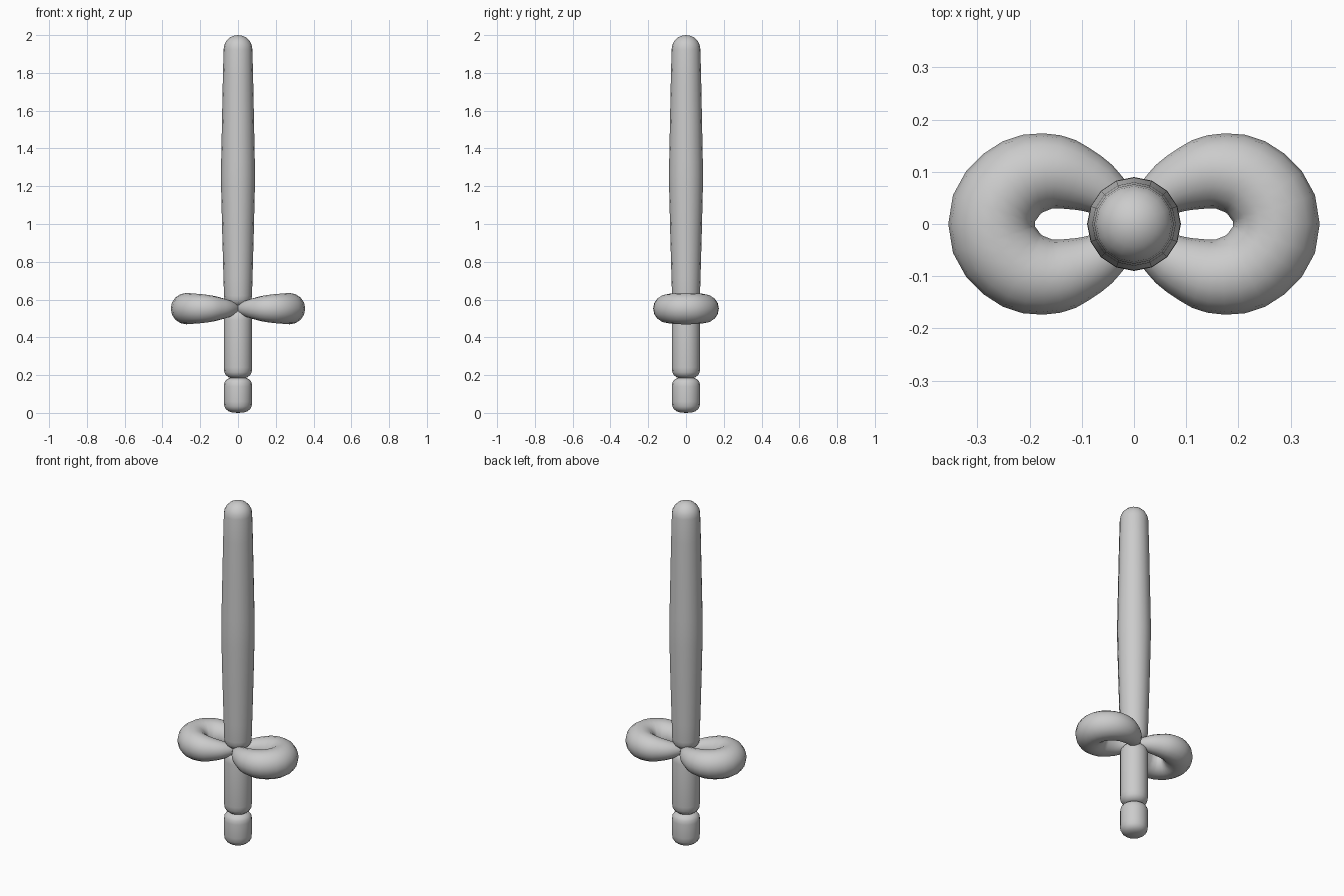
import bpy, bmesh, math

if "Cube" in bpy.data.objects:
    bpy.data.objects.remove(bpy.data.objects["Cube"])

SIDES = 16


def finish(ob, angle=50):
    bpy.ops.object.select_all(action='DESELECT')
    ob.select_set(True)
    bpy.context.view_layer.objects.active = ob
    if ob.type == 'CURVE':
        bpy.ops.object.convert(target='MESH')
    bpy.ops.object.shade_smooth_by_angle(angle=math.radians(angle))


def bubble(name, body, bottom, top):
    """Lathed balloon segment: body is (radius, z) rows, each cap is (height, power)."""
    def cap(r, z, height, power):
        angles = [math.radians(a) for a in (18, 36, 54, 72)]
        return [(r * math.cos(a) ** power, z + height * math.sin(a) ** power) for a in angles]

    (r0, z0), (r1, z1) = body[0], body[-1]
    rows = cap(r0, z0, -bottom[0], bottom[1])[::-1] + body + cap(r1, z1, top[0], top[1])
    bm = bmesh.new()
    rings = [[bm.verts.new((r * math.cos(2 * math.pi * i / SIDES),
                            r * math.sin(2 * math.pi * i / SIDES), z)) for i in range(SIDES)]
             for r, z in rows]
    for a, b in zip(rings, rings[1:]):
        for i in range(SIDES):
            j = (i + 1) % SIDES
            bm.faces.new((a[i], a[j], b[j], b[i]))
    # close both ends with a pole
    for ring, z in ((rings[0], z0 - bottom[0]), (rings[-1], z1 + top[0])):
        pole = bm.verts.new((0, 0, z))
        for i in range(SIDES):
            bm.faces.new((ring[i], ring[(i + 1) % SIDES], pole))
    bmesh.ops.recalc_face_normals(bm, faces=bm.faces)
    me = bpy.data.meshes.new(name)
    bm.to_mesh(me)
    bm.free()
    ob = bpy.data.objects.new(name, me)
    bpy.context.collection.objects.link(ob)
    finish(ob)


def guard_loop(name, side):
    """Tapered balloon loop that starts and ends at the central twist."""
    half = [(0, 0, .025), (.05, .055, .045), (.11, .088, .063),
            (.17, .100, .074), (.235, .075, .080)]
    path = half + [(.273, 0, .083)] + [(x, -y, r) for x, y, r in reversed(half)]
    cu = bpy.data.curves.new(name, 'CURVE')
    cu.dimensions = '3D'
    cu.bevel_depth = 1.0
    cu.bevel_resolution = 6
    cu.resolution_u = 3
    cu.use_fill_caps = True
    sp = cu.splines.new('BEZIER')
    sp.radius_interpolation = 'CARDINAL'
    sp.bezier_points.add(len(path) - 1)
    for p, (x, y, r) in zip(sp.bezier_points, path):
        p.co = (side * x, y, .552)
        p.radius = r
        p.handle_left_type = p.handle_right_type = 'AUTO'
    ob = bpy.data.objects.new(name, cu)
    bpy.context.collection.objects.link(ob)
    finish(ob)


# Pommel, grip and slightly bulging blade
bubble("pommel", [(.075, .06), (.075, .14)], (.06, .75), (.05, .75))
bubble("grip", [(.075, .24), (.075, .49)], (.06, .75), (.06, .75))
bubble("blade", [(.074, .62), (.077, .72), (.084, .97), (.089, 1.18), (.090, 1.25),
                 (.089, 1.33), (.085, 1.53), (.080, 1.78), (.076, 1.925)],
       (.06, .8), (.075, 1.0))

# Cross guard loops
guard_loop("guard_loop_right", 1)
guard_loop("guard_loop_left", -1)
